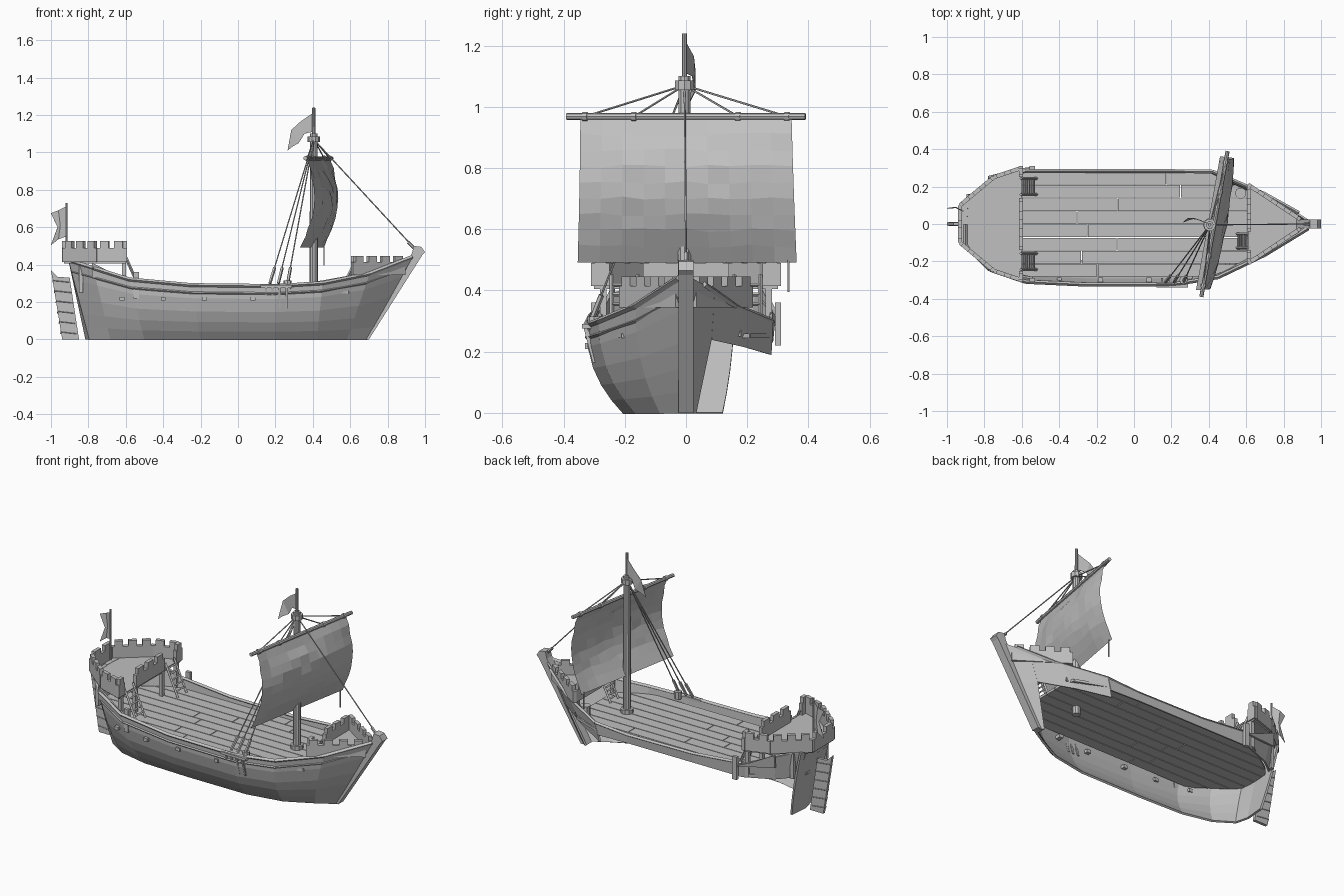
import bpy, bmesh, math, random
from mathutils import Vector as V

random.seed(4)
if bpy.data.objects.get("Cube"):
    bpy.data.objects.remove(bpy.data.objects["Cube"])

grey = bpy.data.materials.new("weathered_grey")
grey.use_nodes = True
grey.diffuse_color = (0.53, 0.53, 0.53, 1)
bsdf = next(n for n in grey.node_tree.nodes if n.type == 'BSDF_PRINCIPLED')
bsdf.inputs["Base Color"].default_value = grey.diffuse_color


def finish(name, bm, thick=0):
    bmesh.ops.recalc_face_normals(bm, faces=bm.faces)
    me = bpy.data.meshes.new(name)
    bm.to_mesh(me)
    bm.free()
    me.materials.append(grey)
    ob = bpy.data.objects.new(name, me)
    bpy.context.collection.objects.link(ob)
    if thick:
        m = ob.modifiers.new("thickness", 'SOLIDIFY')
        m.thickness, m.offset = thick, 0
    return ob


def prism(bm, pts, vec):
    a = [bm.verts.new(p) for p in pts]
    b = [bm.verts.new(V(p) + V(vec)) for p in pts]
    bm.faces.new(a)
    bm.faces.new(b[::-1])
    for i in range(len(a)):
        j = (i + 1) % len(a)
        bm.faces.new((a[i], a[j], b[j], b[i]))


def box(bm, x0, x1, y0, y1, z0, z1):
    prism(bm, [(x0, y0, z0), (x1, y0, z0), (x1, y1, z0), (x0, y1, z0)], (0, 0, z1 - z0))


def block(bm, p, q, width, z0, z1):
    p, q = V((*p, z0)), V((*q, z0))
    n = (q - p).cross(V((0, 0, 1))).normalized() * width / 2
    prism(bm, [p - n, q - n, q + n, p + n], (0, 0, z1 - z0))


def beam(bm, p, q, r, sides=6, r2=None):
    p, q = V(p), V(q)
    rot = (q - p).to_track_quat('Z', 'Y')
    rings = [[bm.verts.new(c + rot @ V((rad * math.cos(k * math.tau / sides),
              rad * math.sin(k * math.tau / sides), 0))) for k in range(sides)]
             for c, rad in ((p, r), (q, r2 or r))]
    bm.faces.new(rings[0])
    bm.faces.new(rings[1])
    for i in range(sides):
        j = (i + 1) % sides
        bm.faces.new((rings[0][i], rings[0][j], rings[1][j], rings[1][i]))


def sheet(bm, rows):
    vs = [[bm.verts.new(p) for p in row] for row in rows]
    for a, b in zip(vs, vs[1:]):
        for i in range(len(a) - 1):
            bm.faces.new((a[i], a[i + 1], b[i + 1], b[i]))


def battlement(bm, p, q, z0, z1, top):
    p, q = V(p), V(q)
    block(bm, p, q, 0.022, z0, z1)
    n = max(1, round((q - p).length / 0.085))
    for k in range(n):
        block(bm, p.lerp(q, (k + 0.2) / n), p.lerp(q, (k + 0.8) / n), 0.022, z1, top)


def ladder(name, low, high, width):
    bm = bmesh.new()
    low, high, s = V(low), V(high), V((0, width / 2, 0))
    for side in (s, -s):
        beam(bm, low + side, high + side, 0.008, 4)
    for k in range(1, 6):
        c = low.lerp(high, k / 6)
        beam(bm, c - s, c + s, 0.006, 4)
    finish(name, bm)


# Hull shell: stations run around the stern, along the near side, to the stem
low = [(-.80, .12), (-.81, 0), (-.79, -.08), (-.68, -.15), (-.5, -.19), (-.2, -.2),
       (.2, -.2), (.42, -.16), (.58, -.08), (.69, -.015)]
high = [(-.89, .16, .42), (-.9, 0, .42), (-.9, -.11, .42), (-.77, -.24, .38), (-.58, -.305, .32),
        (-.25, -.32, .29), (.2, -.32, .285), (.45, -.28, .3), (.7, -.16, .35), (.93, -.02, .44)]


def hull_row(t, out=0):
    f = 1 - (1 - t) ** 2.3
    return [(a[0] + (b[0] - a[0]) * t, a[1] + (b[1] - a[1]) * f - out, b[2] * t)
            for a, b in zip(low, high)]


bm = bmesh.new()
sheet(bm, [hull_row(t) for t in (0, .16, .33, .52, .76, 1)])
finish("hull_shell", bm, 0.012)

# Far side: short bow plates and a thin upper strake
bm = bmesh.new()
sheet(bm, [[(.69, .01, 0), (.82, .015, .23), (.93, .02, .44)],
           [(.66, .03, 0), (.75, .08, .24), (.82, .09, .4)],])
sheet(bm, [[(.75, .08, .24), (.57, .19, .215), (.39, .275, .19)],
           [(.82, .09, .4), (.66, .18, .34), (.42, .28, .3)]])
sheet(bm, [[(.42, .28, .3), (.2, .285, .285), (-.25, .285, .29), (-.58, .285, .32), (-.77, .23, .39), (-.9, .11, .42)],
           [(.40, .278, .23), (.2, .28, .235), (-.25, .28, .235), (-.58, .28, .235), (-.75, .21, .24), (-.85, .13, .25)]])
finish("far_strake", bm, 0.01)

# Rails that follow the hull
for name, t, r in (("wale", .86, .007), ("gunwale", 1, .011)):
    bm = bmesh.new()
    row = hull_row(t, .004)
    for p, q in zip(row[1:], row[2:]):
        beam(bm, p, q, r, 4)
    finish(name, bm)
bm = bmesh.new()
far = [(.88, .06, .42), (.7, .16, .35), (.42, .28, .3), (.2, .283, .285), (-.25, .283, .29), (-.58, .283, .32)]
for p, q in zip(far, far[1:]):
    beam(bm, p, q, .01, 4)
finish("far_gunwale", bm)

# Beam ends poking through the hull
bm = bmesh.new()
for x in (-.62, -.4, -.18, .08, .3, .5):
    y = -.315 if abs(x) < .45 and x < .3 else -.285 if x < .4 else -.22
    box(bm, x - .013, x + .013, y - .015, y + .03, .208, .228)
finish("beam_ends", bm)

# Planked deck
def stern_x(y):
    return -.87 + max(0, abs(y) - .1) * 1.4


def bow_x(y):
    return .62 - max(0, abs(y) - .2) * 2.6


bm = bmesh.new()
for k in range(8):
    y0, y1 = -.282 + k * .0705, -.282 + (k + 1) * .0705 - .004
    cut = random.uniform(-.35, .3)
    prism(bm, [(stern_x(y0), y0, .245), (cut, y0, .245), (cut, y1, .245), (stern_x(y1), y1, .245)], (0, 0, .015))
    prism(bm, [(cut + .004, y0, .245), (bow_x(y0), y0, .245), (bow_x(y1), y1, .245), (cut + .004, y1, .245)], (0, 0, .015))
finish("deck_planks", bm)

# Stem post and rudder
bm = bmesh.new()
prism(bm, [(x, -.025, z) for x, z in ((.66, 0), (.7, 0), (.985, .45), (1, .465), (.98, .495), (.94, .5), (.93, .46))], (0, .05, 0))
finish("stem_post", bm)
bm = bmesh.new()
prism(bm, [(x, -.009, z) for x, z in ((-1, .37), (-.965, .335), (-.9, .33), (-.85, 0), (-.94, 0))], (0, .018, 0))
for k in range(6):
    z = .03 + k * .055
    beam(bm, (-.945 - z * .15, 0, z + .01), (-.86 - z * .13, 0, z), .011, 4)
finish("rudder", bm)

# Aft castle
bm = bmesh.new()
side = [(-.6, .3), (-.75, .25), (-.93, .1)]
plan = side + [(x, -y) for x, y in side[::-1]]
prism(bm, [(x, y, .405) for x, y in plan], (0, 0, .015))
for p, q in zip(plan, plan[1:]):
    battlement(bm, p, q, .415, .49, .525)
for a, b in ((-.31, -.25), (-.14, .14), (.25, .31)):
    battlement(bm, (-.605, a), (-.605, b), .415, .49, .525)
finish("aft_castle", bm)
bm = bmesh.new()
for s in (-1, 1):
    for x, y in ((-.61, .27), (-.61, .13), (-.84, .16)):
        box(bm, x - .011, x + .011, s * y - .011, s * y + .011, .25, .41)
    prism(bm, [(-.78, s * .245, .41), (-.64, s * .28, .34), (-.54, s * .295, .3), (-.78, s * .24, .33)], (0, .012, 0))
    box(bm, -.56, -.53, s * .3 - .01, s * .3 + .01, .22, .36)
finish("castle_posts", bm)

# Forecastle
bm = bmesh.new()
prism(bm, [(.61, -.2, .345), (.88, -.02, .345), (.88, .02, .345), (.61, .2, .345)], (0, 0, .012))
for s in (-1, 1):
    battlement(bm, (.61, s * .21), (.89, s * .025), .345, .415, .445)
    box(bm, .61, .63, s * .17 - .01, s * .17 + .01, .25, .35)
battlement(bm, (.615, -.2), (.615, -.14), .345, .415, .445)
battlement(bm, (.615, -.04), (.615, .2), .345, .415, .445)
finish("forecastle", bm)

ladder("aft_ladder_left", (-.52, .2, .26), (-.605, .2, .45), .085)
ladder("aft_ladder_right", (-.52, -.2, .26), (-.605, -.2, .45), .085)
ladder("fore_ladder", (.55, -.09, .26), (.61, -.09, .38), .075)
bm = bmesh.new()
beam(bm, (.57, .165, .26), (.57, .165, .325), .03, 10)
finish("barrel", bm)

# Mast with step, collar and top pole
bm = bmesh.new()
for z0, z1, r, r2 in ((.2, 1.1, .023, .02), (.26, .285, .036, .036), (1.055, 1.085, .033, .033), (1.08, 1.24, .009, .008)):
    beam(bm, (.405, -.005, z0), (.405, -.005, z1), r, 10, r2)
finish("mast", bm)

# Yard and bellied sail
def yard(y):
    return V((.43 + .18 * y, y, .968))


bm = bmesh.new()
beam(bm, yard(-.39), yard(.39), .011, 8)
for y in (-.33, -.17, .17, .33):
    beam(bm, yard(y - .008), yard(y + .008), .015, 8)
finish("yard", bm)
bm = bmesh.new()
rows = []
for j in range(10):
    v = j / 9
    row = []
    for i in range(11):
        u = i / 5 - 1
        p = yard(u * (.345 + .012 * v) + .004 * v)
        belly = math.sin(math.pi * v) * (.05 + .025 * (1 - u * u)) - .035 * v * v
        edge = 0 if j in (0, 9) else random.uniform(-.006, .006)
        row.append((p.x + belly + edge, p.y - .02 * belly * u, .962 - .47 * v + edge))
    rows.append(row)
sheet(bm, rows)
finish("sail", bm)

# Rigging
bm = bmesh.new()
top = (.405, -.005, 1.07)
for y in (-.33, -.17, .17, .33):
    beam(bm, top, yard(y), .0035, 5)
beam(bm, top, (.95, 0, .48), .0035, 5)
beam(bm, (.91, 0, .52), (.95, 0, .48), .009, 5)
beam(bm, (.46, .335, .5), (.46, .335, .395), .004, 5)
for x in (.17, .215, .265):
    foot = V((x, -.31, .3))
    beam(bm, top, foot, .0035, 5)
    beam(bm, foot, foot.lerp(V(top), .11), .009, 5)
finish("rigging", bm)
bm = bmesh.new()
for x in (.15, .185, .22, .26):
    prism(bm, [(x - .006, -.335, .28), (x + .006, -.335, .28), (x + .006, -.305, .165), (x - .006, -.305, .165)], (0, .015, 0))
box(bm, .12, .29, -.34, -.31, .275, .29)
beam(bm, (.265, -.3, .27), (.265, -.3, .315), .022, 8)
finish("shroud_plates", bm)

# Pennants and stern staff
bm = bmesh.new()
sheet(bm, [[(.4, 0, 1.21), (.335, .025, 1.165), (.285, .03, 1.12), (.265, .01, 1.01)],
           [(.4, 0, 1.1), (.36, .02, 1.1), (.33, .03, 1.07), (.265, .01, 1.01)]][:1] +
      [[(.4, 0, 1.11), (.355, .02, 1.1), (.325, .03, 1.05), (.29, .02, 1.03)]])
finish("mast_pennant", bm, .002)
bm = bmesh.new()
sheet(bm, [[(-.92, .07, .71), (-.96, .09, .69), (-1, .085, .675)],
           [(-.92, .07, .63), (-.95, .09, .61), (-.965, .085, .6)],
           [(-.92, .07, .55), (-.96, .09, .535), (-1, .085, .505)]])
finish("stern_pennant", bm, .002)
bm = bmesh.new()
beam(bm, (-.917, .07, .41), (-.917, .07, .73), .006, 6)
finish("stern_staff", bm)
